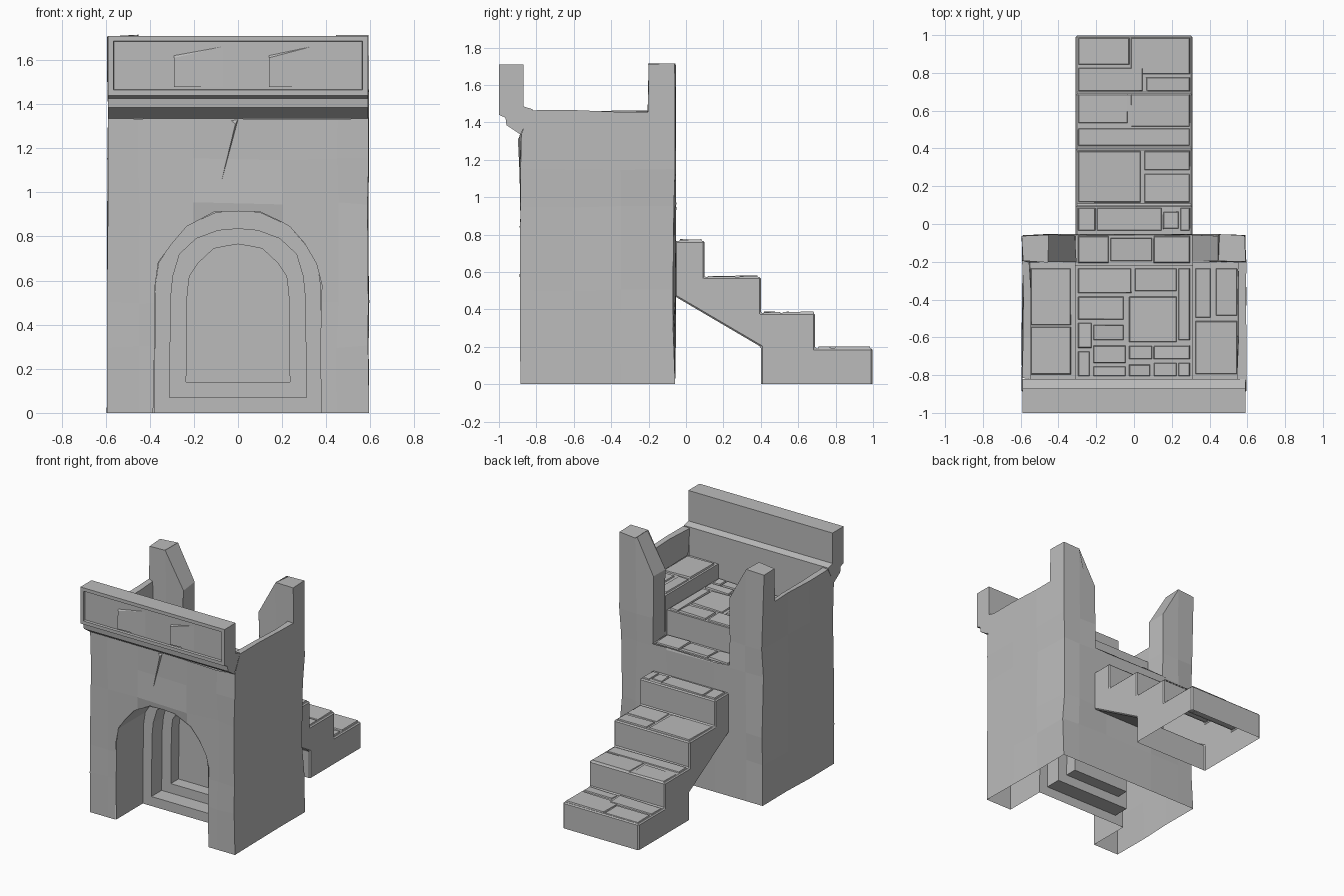
import bpy, bmesh, random
from mathutils import Vector

if "Cube" in bpy.data.objects:
    bpy.data.objects.remove(bpy.data.objects["Cube"])

random.seed(4)
stone = bpy.data.materials.new("grey stone")
stone.diffuse_color = (0.5, 0.5, 0.5, 1)
stone.use_nodes = True
stone.node_tree.nodes["Principled BSDF"].inputs["Base Color"].default_value = stone.diffuse_color


def finish(name, bm, recalc=True):
    bmesh.ops.remove_doubles(bm, verts=bm.verts, dist=0.0005)
    if recalc:
        bmesh.ops.recalc_face_normals(bm, faces=bm.faces)
    me = bpy.data.meshes.new(name)
    bm.to_mesh(me)
    bm.free()
    me.materials.append(stone)
    ob = bpy.data.objects.new(name, me)
    bpy.context.collection.objects.link(ob)
    return ob


def poly(bm, pts):
    return bm.faces.new([bm.verts.new(p) for p in pts])


def prism(bm, profile, x0, x1):
    """Extrude a (y, z) profile along x, with end caps."""
    n = len(profile)
    for i in range(n):
        (ya, za), (yb, zb) = profile[i], profile[(i + 1) % n]
        poly(bm, [(x0, ya, za), (x1, ya, za), (x1, yb, zb), (x0, yb, zb)])
    for x in (x0, x1):
        poly(bm, [(x, y, z) for y, z in profile])


def rough(bm, cuts, amount, hold=()):
    """Slice faces along axis planes and nudge the vertices for hewn stone."""
    bmesh.ops.remove_doubles(bm, verts=bm.verts, dist=0.0005)
    for axis, values in enumerate(cuts):
        for v in values:
            co, no = Vector(), Vector()
            co[axis], no[axis] = v, 1
            bmesh.ops.bisect_plane(bm, geom=bm.verts[:] + bm.edges[:] + bm.faces[:],
                                   plane_co=co, plane_no=no)
    for v in bm.verts:
        if v.co.z > 0.01:
            v.co += Vector([random.uniform(-amount, amount) for _ in range(3)])
        elif not hold:
            v.co.x += random.uniform(-amount, amount)


def slabs(name, z, rects, h=0.011):
    """Paving slabs with chamfered rims and slightly uneven tops."""
    bm = bmesh.new()
    for x0, x1, y0, y1 in rects:
        g, c = 0.004, 0.008
        low = [(x0 + g, y0 + g), (x1 - g, y0 + g), (x1 - g, y1 - g), (x0 + g, y1 - g)]
        top = [(x0 + c, y0 + c), (x1 - c, y0 + c), (x1 - c, y1 - c), (x0 + c, y1 - c)]
        lo = [bm.verts.new((x, y, z - 0.002)) for x, y in low]
        hi = [bm.verts.new((x, y, z + h + random.uniform(-0.004, 0.004))) for x, y in top]
        bm.faces.new(hi)
        for i in range(4):
            j = (i + 1) % 4
            bm.faces.new((lo[i], lo[j], hi[j], hi[i]))
    return finish(name, bm)


# Main dimensions
W, IN, GAP = 0.59, 0.55, 0.31            # outer wall, inner wall, stair gap
FRONT, BACK, PIL, INF = -0.885, -0.058, -0.2, -0.82
LAND, FLOOR, SIDE, RIM, TOP = 0.965, 1.15, 1.26, 1.46, 1.71


def arch(half, bottom):
    return [(-x, z) for x, z in half] + [(0, half[-1][1] + 0.008)] + half[::-1] \
        if bottom is None else arch([(half[0][0], bottom)] + half[1:], None)


outer = arch([(.38, 0), (.375, .58), (.36, .68), (.3, .77), (.23, .85), (.1, .91)], None)
middle = arch([(.31, .07), (.305, .52), (.295, .62), (.265, .72), (.19, .79), (.09, .827)], None)
inner = arch([(.235, .14), (.23, .54), (.22, .62), (.18, .68), (.11, .745), (.05, .757)], None)

# Front wall, side walls, back wall and pillars, open underneath
bm = bmesh.new()
poly(bm, [(x, FRONT, z) for x, z in [(-W, 0)] + outer + [(W, 0), (W, 1.335), (-W, 1.335)]])
half_back = [(W, 0), (W, TOP), (.45, TOP), (GAP, RIM), (GAP, LAND)]
poly(bm, [(x, BACK, z) for x, z in half_back + [(-x, z) for x, z in half_back[::-1]]])
for s in (-1, 1):
    poly(bm, [(s * W, y, z) for y, z in [(FRONT, 0), (BACK, 0), (BACK, TOP), (PIL, TOP),
                                       (PIL, RIM), (INF, RIM), (FRONT, 1.335)]])
    poly(bm, [(s * x, PIL, z) for x, z in [(GAP, SIDE), (GAP, RIM), (.45, TOP), (W, TOP),
                                         (W, RIM), (IN, RIM), (IN, SIDE)]])
    for (xa, za), (xb, zb) in (((W, TOP), (.45, TOP)), ((.45, TOP), (GAP, RIM)),
                               ((GAP, RIM), (GAP, LAND))):
        poly(bm, [(s * xa, BACK, za), (s * xa, PIL, za), (s * xb, PIL, zb), (s * xb, BACK, zb)])
    poly(bm, [(s * x, y, RIM) for x, y in [(W, PIL), (W, INF), (IN, INF), (IN, PIL)]])
    poly(bm, [(s * IN, y, z) for y, z in [(PIL, SIDE), (PIL, RIM), (INF, RIM), (INF, SIDE)]])
rough(bm, ([-.45, -.2, .2, .45], [-.6, -.35], [.3, .5, .95, 1.15]), 0.006)
# chipped back corners
for v in bm.verts:
    if abs(v.co.x) > W - 0.02 and v.co.y > BACK - 0.02 and 0.2 < v.co.z < 1.3:
        v.co.x *= 1 - random.uniform(0, 0.025)
        v.co.y -= random.uniform(0, 0.012)
finish("tower_walls", bm)

# Recessed arched doorway in three steps
bm = bmesh.new()
D1, D2, D3 = -0.57, -0.45, -0.36


def bridge(a, ya, b, yb, closed):
    n = len(a)
    for i in range(n if closed else n - 1):
        j = (i + 1) % n
        poly(bm, [(a[i][0], ya, a[i][1]), (a[j][0], ya, a[j][1]),
                  (b[j][0], yb, b[j][1]), (b[i][0], yb, b[i][1])])


bridge(outer, FRONT, outer, D1, False)
bridge(outer, D1, middle, D1, True)
bridge(middle, D1, middle, D2, True)
bridge(middle, D2, inner, D2, True)
bridge(inner, D2, inner, D3, True)
poly(bm, [(x, D3, z) for x, z in inner])
finish("arched_doorway", bm)

# Upper floor, side platforms and landing
bm = bmesh.new()
poly(bm, [(-GAP, BACK, LAND), (GAP, BACK, LAND), (GAP, -.22, LAND), (-GAP, -.22, LAND)])
poly(bm, [(-GAP, -.22, LAND), (GAP, -.22, LAND), (GAP, -.22, FLOOR), (-GAP, -.22, FLOOR)])
poly(bm, [(-GAP, -.22, FLOOR), (GAP, -.22, FLOOR), (GAP, INF, FLOOR), (-GAP, INF, FLOOR)])
poly(bm, [(-IN, INF, SIDE), (-GAP, INF, SIDE), (-GAP, INF, FLOOR), (GAP, INF, FLOOR),
          (GAP, INF, SIDE), (IN, INF, SIDE), (IN, INF, 1.47), (-IN, INF, 1.47)])
for s in (-1, 1):
    poly(bm, [(s * x, y, SIDE) for x, y in [(GAP, PIL), (IN, PIL), (IN, INF), (GAP, INF)]])
    poly(bm, [(s * GAP, y, z) for y, z in [(PIL, LAND), (PIL, SIDE), (INF, SIDE),
                                         (INF, FLOOR), (-.22, FLOOR), (-.22, LAND)]])
finish("upper_floor", bm)

# Parapet with cornice and sunken panel
bm = bmesh.new()
prism(bm, [(FRONT, 1.335), (-.96, 1.385), (-.965, 1.425), (-1, 1.44), (-1, TOP),
           (-.87, TOP), (-.87, 1.485), (INF, 1.47), (INF, RIM)], -W, W)
bmesh.ops.remove_doubles(bm, verts=bm.verts, dist=0.0005)
bmesh.ops.recalc_face_normals(bm, faces=bm.faces)
front = [f for f in bm.faces if f.calc_center_median().y < -0.999]
bmesh.ops.inset_region(bm, faces=front, thickness=0.035)
bmesh.ops.inset_region(bm, faces=front, thickness=0.003, depth=-0.018)
finish("parapet", bm)

# Slanted stones inside the panel
bm = bmesh.new()
for x0, x1, h in ((-.29, -.07, 1.62), (.14, .33, 1.62)):
    a, b, c = (x0, -.983, 1.478), (x1, -.983, 1.478), (x1, -.983, 1.66)
    d, e, t = (x0, -.983, h), (x0, -.996, 1.478), (x0, -.99, h - .01)
    for f in ((a, e, t, d), (e, b, c, t), (t, c, d)):
        poly(bm, f)
finish("panel_stones", bm)

# Raised crack flake under the cornice
bm = bmesh.new()
a, b, c, t = (-.075, -.886, 1.05), (-.03, -.886, 1.325), (0, -.886, 1.33), (-.012, -.899, 1.31)
for f in ((a, b, t), (b, c, t), (c, a, t)):
    poly(bm, f)
finish("crack_flake", bm)

# Staircase, open underneath
bm = bmesh.new()
prism(bm, [(-.06, .47), (-.06, .765), (.1, .765), (.1, .572), (.4, .572), (.4, .38), (.69, .38),
           (.69, .192), (.997, .192), (.997, 0), (.4, 0), (.4, .2)], -GAP, GAP)
bmesh.ops.delete(bm, geom=[f for f in bm.faces if all(v.co.z < 0.001 for v in f.verts)],
                 context='FACES')
stairs = finish("staircase", bm)
bev = stairs.modifiers.new("worn edges", 'BEVEL')
bev.width, bev.segments, bev.limit_method = 0.008, 1, 'ANGLE'

# Paving on treads and floors
slabs("first_tread_slabs", .192, [(-.3, -.02, .84, .99), (-.02, .3, .79, .99),
                                  (-.3, .05, .7, .83), (.06, .3, .7, .78)], .007)
slabs("second_tread_slabs", .38, [(-.3, -.03, .53, .69), (-.02, .3, .51, .69),
                                  (-.3, .3, .41, .51)], .006)
slabs("third_tread_slabs", .572, [(-.3, .04, .11, .39), (.05, .3, .28, .39),
                                  (.05, .3, .11, .27)], .006)
slabs("fourth_tread_slabs", .765, [(-.3, -.2, -.04, .09), (-.2, .15, -.04, .09),
                                   (.15, .24, -.03, .07), (.24, .3, -.04, .09)], .007)
slabs("landing_slabs", LAND, [(-.3, -.13, -.21, -.06), (-.13, .1, -.2, -.07),
                              (.1, .3, -.21, -.06)])
slabs("floor_slabs", FLOOR, [
    (-.3, -.01, -.37, -.23), (0, .23, -.36, -.23), (.23, .3, -.62, -.23),
    (-.03, .23, -.63, -.38), (-.3, -.05, -.51, -.38), (-.22, -.05, -.62, -.53),
    (-.3, -.22, -.66, -.52), (-.22, -.04, -.74, -.64), (-.3, -.23, -.81, -.67),
    (-.22, -.04, -.81, -.75), (-.03, .1, -.72, -.64), (.1, .3, -.72, -.64),
    (-.03, .09, -.81, -.74), (.1, .23, -.81, -.73), (.23, .3, -.81, -.73)])
slabs("platform_slabs", SIDE, [
    (-.55, -.33, -.54, -.23), (-.55, -.33, -.8, -.54), (.32, .41, -.5, -.23),
    (.43, .55, -.49, -.23), (.32, .55, -.8, -.51)])
